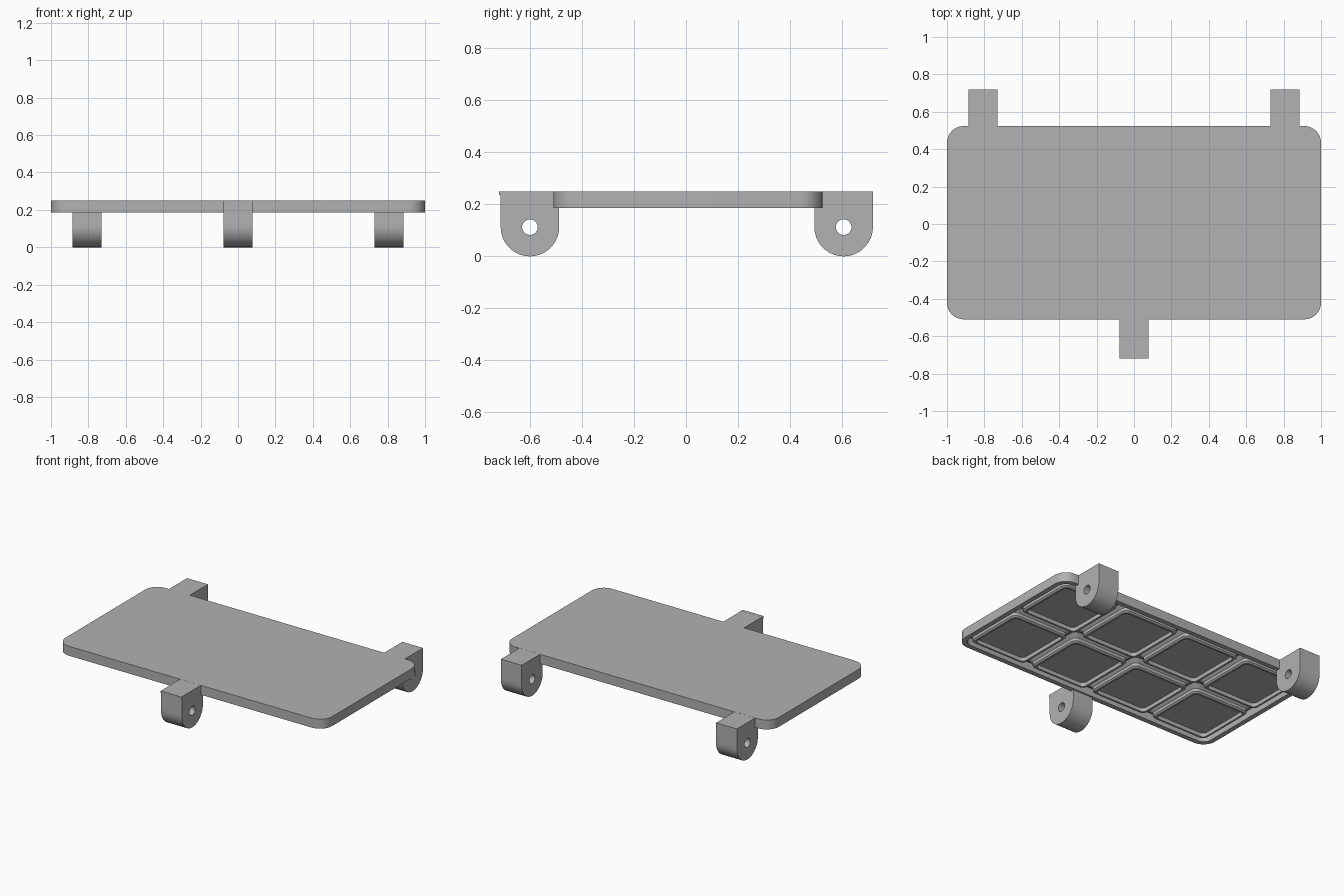
import bpy, bmesh
from math import sin, cos, pi, atan2

if "Cube" in bpy.data.objects:
    bpy.data.objects.remove(bpy.data.objects["Cube"], do_unlink=True)

GREY = bpy.data.materials.new("plain_grey")
GREY.use_nodes = True
GREY.diffuse_color = (0.445, 0.445, 0.445, 1)
GREY.node_tree.nodes["Principled BSDF"].inputs["Base Color"].default_value = GREY.diffuse_color

TOP, BOTTOM, FLOOR = 0.25, 0.186, 0.239
MID_Y = 0.007


def loft(name, loops, caps=True):
    """Skin a list of equal-length loops; cap the ends or join last to first."""
    bm = bmesh.new()
    rings = [[bm.verts.new(p) for p in loop] for loop in loops]
    pairs = list(zip(rings, rings[1:]))
    if caps:
        bm.faces.new(rings[0])
        bm.faces.new(rings[-1])
    else:
        pairs.append((rings[-1], rings[0]))
    for a, b in pairs:
        for i in range(len(a)):
            j = (i + 1) % len(a)
            bm.faces.new((a[i], a[j], b[j], b[i]))
    bmesh.ops.recalc_face_normals(bm, faces=bm.faces)
    mesh = bpy.data.meshes.new(name)
    bm.to_mesh(mesh)
    bm.free()
    mesh.materials.append(GREY)
    obj = bpy.data.objects.new(name, mesh)
    bpy.context.collection.objects.link(obj)
    bpy.ops.object.select_all(action='DESELECT')
    obj.select_set(True)
    bpy.context.view_layer.objects.active = obj
    bpy.ops.object.shade_smooth_by_angle(angle=pi / 6)
    return obj


def rounded_rect(hx, hy, r, z, cx=0, cy=MID_Y, steps=8):
    pts = []
    for k, (sx, sy) in enumerate([(1, 1), (-1, 1), (-1, -1), (1, -1)]):
        for i in range(steps + 1):
            a = (k + i / steps) * pi / 2
            pts.append((cx + sx * (hx - r) + r * cos(a),
                        cy + sy * (hy - r) + r * sin(a), z))
    return pts


# Lid plate with a hanging rim around a recess
HX, HY, RIM = 1.0, 0.517, 0.033
loft("lid_plate", [
    rounded_rect(HX, HY, 0.09, TOP),
    rounded_rect(HX, HY, 0.09, BOTTOM),
    rounded_rect(HX - RIM, HY - RIM, 0.057, BOTTOM),
    rounded_rect(HX - RIM, HY - RIM, 0.057, FLOOR)])

# Hollow stepped feet in a four by two grid
PITCH = 0.4826
FOOT = [(0.238, 0.046, FLOOR + 0.001), (0.214, 0.036, 0.216),
        (0.214, 0.036, 0.195), (0.205, 0.033, BOTTOM),
        (0.192, 0.028, BOTTOM), (0.192, 0.028, 0.212)]
for col in range(4):
    for row in range(2):
        cx, cy = (col - 1.5) * PITCH, MID_Y + (row - 0.5) * PITCH
        loft(f"underside_foot_{col + 1}_{row + 1}",
             [rounded_rect(h, h, r, z, cx, cy) for h, r, z in FOOT])

# Hinge lugs: round below, square above, with a cross hole
LUG_R, HOLE_R, HALF_W = 0.1125, 0.03, 0.078
RISE = TOP - 0.0004 - LUG_R


def lug(name, cx, cy):
    corner = atan2(RISE, LUG_R)
    angles = sorted([i * pi / 18 for i in range(36)] + [corner, pi - corner])

    def reach(a):
        if sin(a) <= 1e-6:
            return LUG_R
        return min(LUG_R / max(abs(cos(a)), 1e-6), RISE / sin(a))

    def loop(x, hole):
        pts = []
        for a in angles:
            d = HOLE_R if hole else reach(a)
            pts.append((x, cy + d * cos(a), LUG_R + d * sin(a)))
        return pts

    x0, x1 = cx - HALF_W, cx + HALF_W
    loft(name, [loop(x0, False), loop(x1, False), loop(x1, True), loop(x0, True)],
         caps=False)


lug("back_left_lug", 0.807, 0.606)
lug("back_right_lug", -0.807, 0.606)
lug("front_lug", 0, -0.6)

# Thin finger lip on the front lug
LIP = [(-HALF_W, -0.719), (HALF_W, -0.719), (HALF_W, -0.70), (-HALF_W, -0.70)]
loft("front_lip", [[(x, y, z) for x, y in LIP] for z in (0.236, TOP)])
